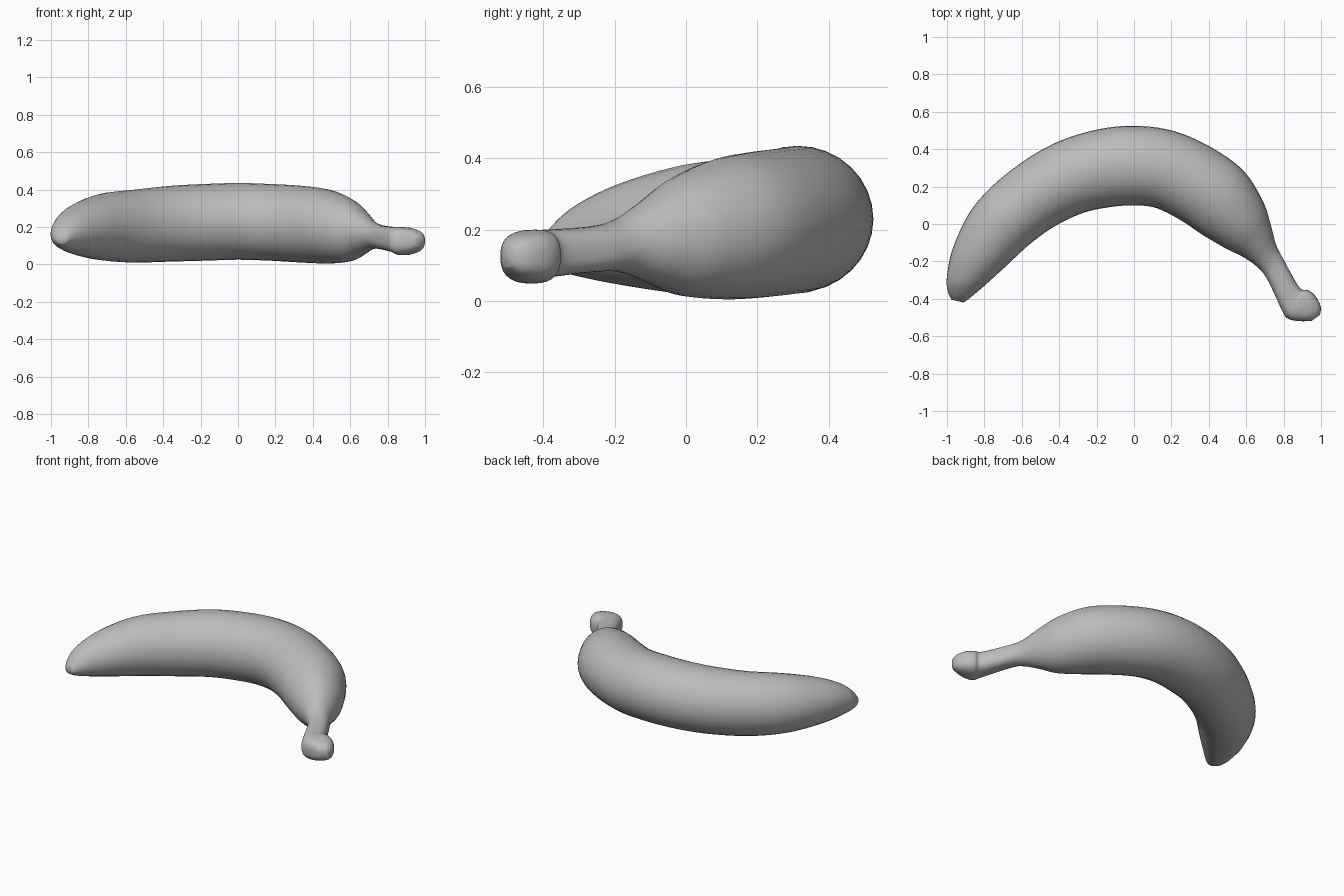
import bpy, bmesh, math
from mathutils import Vector

cube = bpy.data.objects.get("Cube")
if cube:
    bpy.data.objects.remove(cube)

SIDES, STEPS = 32, 5

# Cross-sections from blossom tip to stem:
# outer x, outer y, inner x, inner y, bottom z, top z
SECTIONS = [
    (-.975, -.405, -.91, -.42, .11, .16),
    (-.996, -.36, -.87, -.39, .09, .21),
    (-1, -.28, -.8, -.33, .07, .27),
    (-.965, -.12, -.7, -.24, .045, .33),
    (-.86, .09, -.56, -.11, .02, .38),
    (-.68, .27, -.42, -.01, .01, .4),
    (-.45, .42, -.27, .06, .015, .42),
    (-.22, .5, -.13, .09, .02, .43),
    (0, .525, 0, .1, .025, .435),
    (.22, .495, .12, .085, .02, .43),
    (.43, .4, .25, .02, .01, .42),
    (.59, .28, .37, -.06, .005, .4),
    (.69, .12, .49, -.13, .015, .35),
    (.73, 0, .59, -.18, .05, .29),
    (.76, -.11, .67, -.24, .08, .235),
    (.805, -.2, .72, -.31, .082, .21),
    (.885, -.34, .79, -.46, .065, .2),
    (.93, -.353, .815, -.5, .05, .2),
    (.97, -.385, .85, -.515, .053, .195),
    (.998, -.44, .9, -.52, .07, .18),
    (.995, -.485, .95, -.518, .095, .155),
]


def spline(a, b, c, d, t):
    """Point on a smooth curve between b and c."""
    return tuple(
        q + t / 2 * (r - p + t * (2 * p - 5 * q + 4 * r - s + t * (3 * (q - r) + s - p)))
        for p, q, r, s in zip(a, b, c, d))


def smooth_sections(sections):
    result = []
    last = len(sections) - 1
    for i in range(last):
        a, d = sections[max(i - 1, 0)], sections[min(i + 2, last)]
        for step in range(STEPS):
            result.append(spline(a, sections[i], sections[i + 1], d, step / STEPS))
    return result + [sections[last]]


def add_ring(bm, section, power):
    """Rounded ring spanning the outer and inner edge; power below 1 squares it."""
    ox, oy, ix, iy, low, high = section
    centre = Vector((ox + ix, oy + iy, low + high)) / 2
    across = Vector((ox - ix, oy - iy, 0)) / 2
    up = Vector((0, 0, high - low)) / 2
    ring = []
    for k in range(SIDES):
        angle = math.tau * k / SIDES
        c, s = math.cos(angle), math.sin(angle)
        ring.append(bm.verts.new(centre
                                 + across * math.copysign(abs(c) ** power, c)
                                 + up * math.copysign(abs(s) ** power, s)))
    return ring


def build_fruit(name, material):
    bm = bmesh.new()
    profile = smooth_sections(SECTIONS)
    knob_start = len(profile) - 5 * STEPS
    rings = [add_ring(bm, sec, .75 if i > knob_start else 1 - .25 * max(0, i - knob_start + STEPS) / STEPS)
             for i, sec in enumerate(profile)]
    # Skin between neighbouring rings, closed at both ends
    for a, b in zip(rings, rings[1:]):
        for k in range(SIDES):
            n = (k + 1) % SIDES
            bm.faces.new((a[k], a[n], b[n], b[k]))
    bm.faces.new(rings[0])
    bm.faces.new(rings[-1])
    bmesh.ops.recalc_face_normals(bm, faces=bm.faces)
    for face in bm.faces:
        face.smooth = True
    mesh = bpy.data.meshes.new(name)
    bm.to_mesh(mesh)
    bm.free()
    mesh.materials.append(material)
    obj = bpy.data.objects.new(name, mesh)
    bpy.context.collection.objects.link(obj)
    return obj


# Plain grey skin
grey = bpy.data.materials.new("plain_grey")
grey.use_nodes = True
colour = (.5, .5, .5, 1)
grey.diffuse_color = colour
grey.node_tree.nodes["Principled BSDF"].inputs["Base Color"].default_value = colour

build_fruit("banana", grey)
